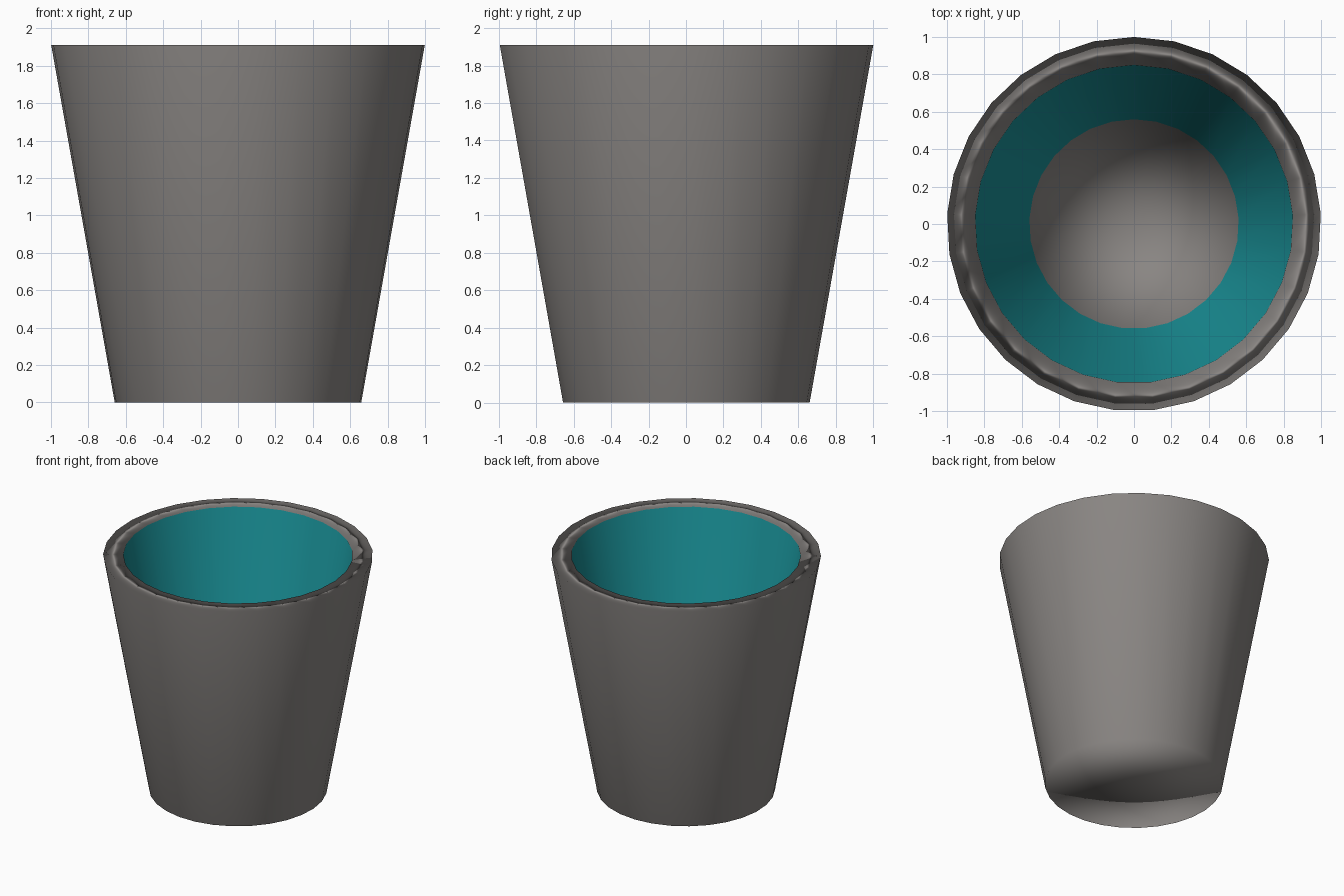
import bpy, bmesh
from math import sin, cos, pi

if "Cube" in bpy.data.objects:
    bpy.data.objects.remove(bpy.data.objects["Cube"])

SIDES = 29
# cup profile from the base to the inner floor: (radius, height)
PROFILE = [(0.66, 0.0), (1.0, 1.91), (0.85, 1.91), (0.56, 0.285)]
INNER_WALL = 2  # profile segment with the coloured lining

bm = bmesh.new()

# rings of the lathed profile, one corner pointing to the back
rings = [[bm.verts.new((r * sin(2 * pi * i / SIDES), r * cos(2 * pi * i / SIDES), z))
          for i in range(SIDES)] for r, z in PROFILE]

# outer wall, rim and inner wall
for s in range(len(rings) - 1):
    a, b = rings[s], rings[s + 1]
    for i in range(SIDES):
        j = (i + 1) % SIDES
        f = bm.faces.new((a[i], a[j], b[j], b[i]))
        f.material_index = 1 if s == INNER_WALL else 0

# base and inner floor as fans
for ring, z in ((rings[0], PROFILE[0][1]), (rings[-1], PROFILE[-1][1])):
    c = bm.verts.new((0, 0, z))
    for i in range(SIDES):
        bm.faces.new((c, ring[i], ring[(i + 1) % SIDES]))

bmesh.ops.recalc_face_normals(bm, faces=bm.faces[:])
for f in bm.faces:
    f.smooth = True

mesh = bpy.data.meshes.new("cup")
bm.to_mesh(mesh)
bm.free()
cup = bpy.data.objects.new("cup", mesh)
bpy.context.collection.objects.link(cup)

# grey body and teal lining
for name, col in (("body_grey", (0.25, 0.235, 0.225, 1)), ("lining_teal", (0.01, 0.28, 0.31, 1))):
    m = bpy.data.materials.new(name)
    m.diffuse_color = col
    m.use_nodes = True
    m.node_tree.nodes["Principled BSDF"].inputs["Base Color"].default_value = m.diffuse_color
    mesh.materials.append(m)

# large walls dominate the soft shading at the rim and floor
wn = cup.modifiers.new("soft_shading", 'WEIGHTED_NORMAL')
wn.mode = 'FACE_AREA'
